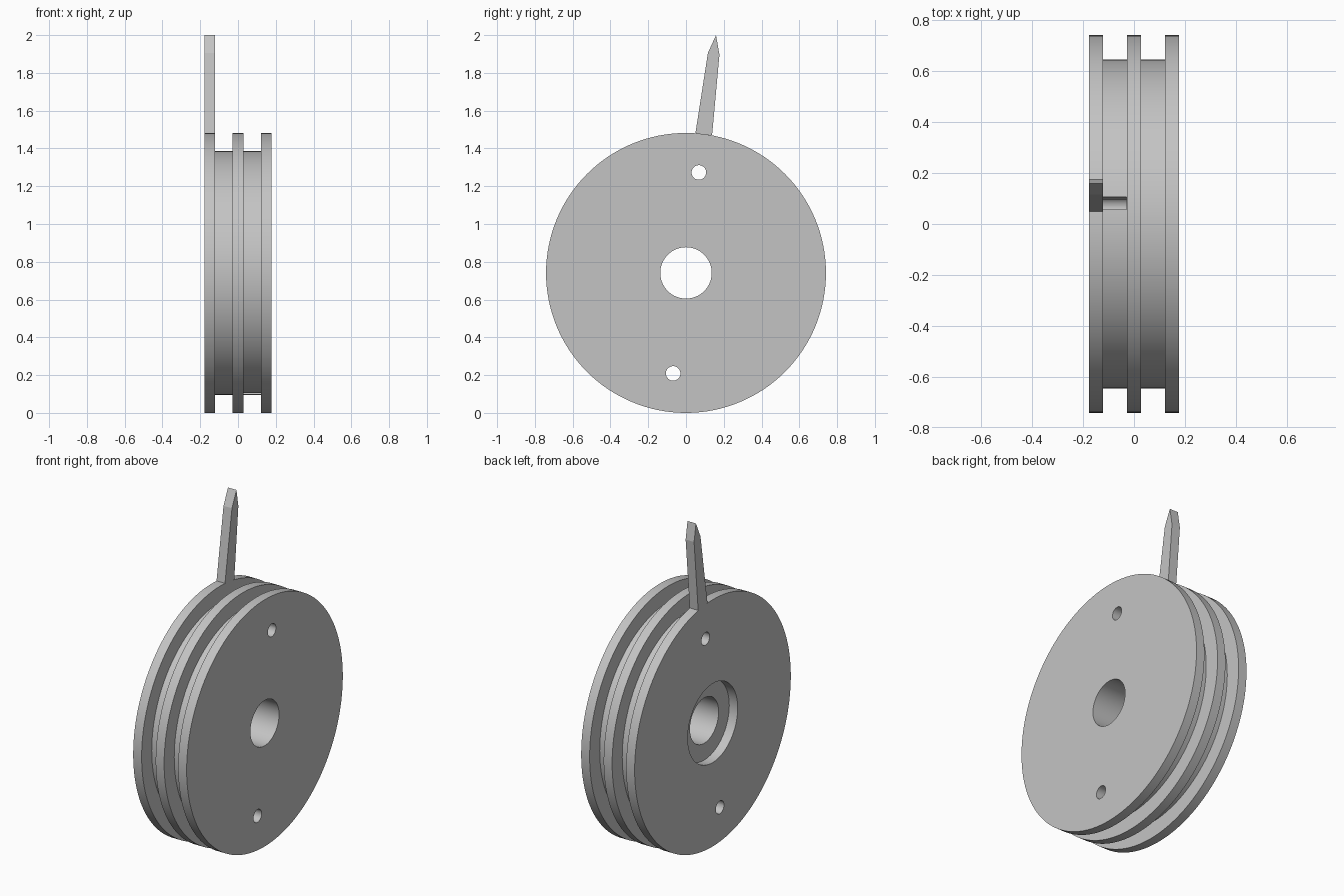
import bpy
import bmesh
from math import atan2, hypot, pi, sin, cos
from mathutils import Matrix, Vector

if "Cube" in bpy.data.objects:
    bpy.data.objects.remove(bpy.data.objects["Cube"])

# Main sizes
RADIUS, GROOVE, BORE, RECESS = 0.741, 0.645, 0.136, 0.237
FLANGE, GAP = 0.056, 0.0935
OUT = 1.5 * FLANGE + GAP          # outer face
INN = OUT - FLANGE                # inner wall of an outer flange
MID = FLANGE / 2                  # half of the middle flange
CENTRE = Vector((0, 0, RADIUS))
TILT = atan2(0.068, 0.532)        # direction of the pointer and pin holes
PIN = hypot(0.068, 0.532)         # distance of the pin holes from the axis

grey = bpy.data.materials.new("plain grey")
grey.use_nodes = True
colour = (0.55, 0.55, 0.55, 1)
grey.diffuse_color = colour
grey.node_tree.nodes["Principled BSDF"].inputs["Base Color"].default_value = colour


def make_object(name, bm):
    bmesh.ops.recalc_face_normals(bm, faces=bm.faces)
    mesh = bpy.data.meshes.new(name)
    bm.to_mesh(mesh)
    bm.free()
    mesh.materials.append(grey)
    obj = bpy.data.objects.new(name, mesh)
    bpy.context.collection.objects.link(obj)
    return obj


def activate(obj):
    bpy.ops.object.select_all(action='DESELECT')
    obj.select_set(True)
    bpy.context.view_layer.objects.active = obj


def cut(target, cutter):
    cutter.hide_render = True
    mod = target.modifiers.new("cut", 'BOOLEAN')
    mod.operation, mod.solver, mod.object = 'DIFFERENCE', 'EXACT', cutter
    activate(target)
    bpy.ops.object.modifier_apply(modifier=mod.name)
    bpy.data.objects.remove(cutter)


# Double-grooved wheel with a central bore and a recess on one face
profile = [(-OUT, RECESS), (-OUT, RADIUS), (-INN, RADIUS), (-INN, GROOVE),
           (-MID, GROOVE), (-MID, RADIUS), (MID, RADIUS), (MID, GROOVE),
           (INN, GROOVE), (INN, RADIUS), (OUT, RADIUS), (OUT, BORE),
           (-INN, BORE), (-INN, RECESS)]
bm = bmesh.new()
verts = [bm.verts.new((x, 0, r)) for x, r in profile]
edges = [bm.edges.new((v, verts[i - 1])) for i, v in enumerate(verts)]
bmesh.ops.spin(bm, geom=verts + edges, cent=(0, 0, 0), axis=(1, 0, 0),
               angle=2 * pi, steps=128)
bmesh.ops.remove_doubles(bm, verts=bm.verts, dist=1e-4)
bmesh.ops.translate(bm, verts=bm.verts, vec=CENTRE)
wheel = make_object("grooved_wheel", bm)

# Two pin holes, each opened by a radial slot into one of the grooves
slot_middle = (INN + MID) / 2
for turn, slot_x in ((TILT, -slot_middle), (TILT + pi, slot_middle)):
    place = Matrix.Translation(CENTRE) @ Matrix.Rotation(-turn, 4, 'X')

    bm = bmesh.new()
    bmesh.ops.create_cone(bm, cap_ends=True, segments=32, radius1=0.0385,
                          radius2=0.0385, depth=1,
                          matrix=place @ Matrix.Translation((0, 0, PIN))
                          @ Matrix.Rotation(pi / 2, 4, 'Y'))
    cut(wheel, make_object("pin_hole_cutter", bm))

    bm = bmesh.new()
    bmesh.ops.create_cube(bm, size=1,
                          matrix=place @ Matrix.Translation((slot_x, 0, PIN + 0.08))
                          @ Matrix.Diagonal((GAP - 0.001, 0.05, 0.16, 1)))
    cut(wheel, make_object("slot_cutter", bm))

activate(wheel)
bpy.ops.object.shade_smooth_by_angle(angle=pi / 6)

# Pointed flat blade standing on the rim of the recessed flange
outline = [(0.05, 1.481), (0.138, 1.470), (0.177, 1.896),
           (0.159, 2.0), (0.116, 1.906)]
bm = bmesh.new()
face = bm.faces.new([bm.verts.new((-OUT, y, z)) for y, z in outline])
side = bmesh.ops.extrude_face_region(bm, geom=[face])
bmesh.ops.translate(bm, vec=(FLANGE, 0, 0),
                    verts=[g for g in side["geom"] if isinstance(g, bmesh.types.BMVert)])
make_object("pointer", bm)
